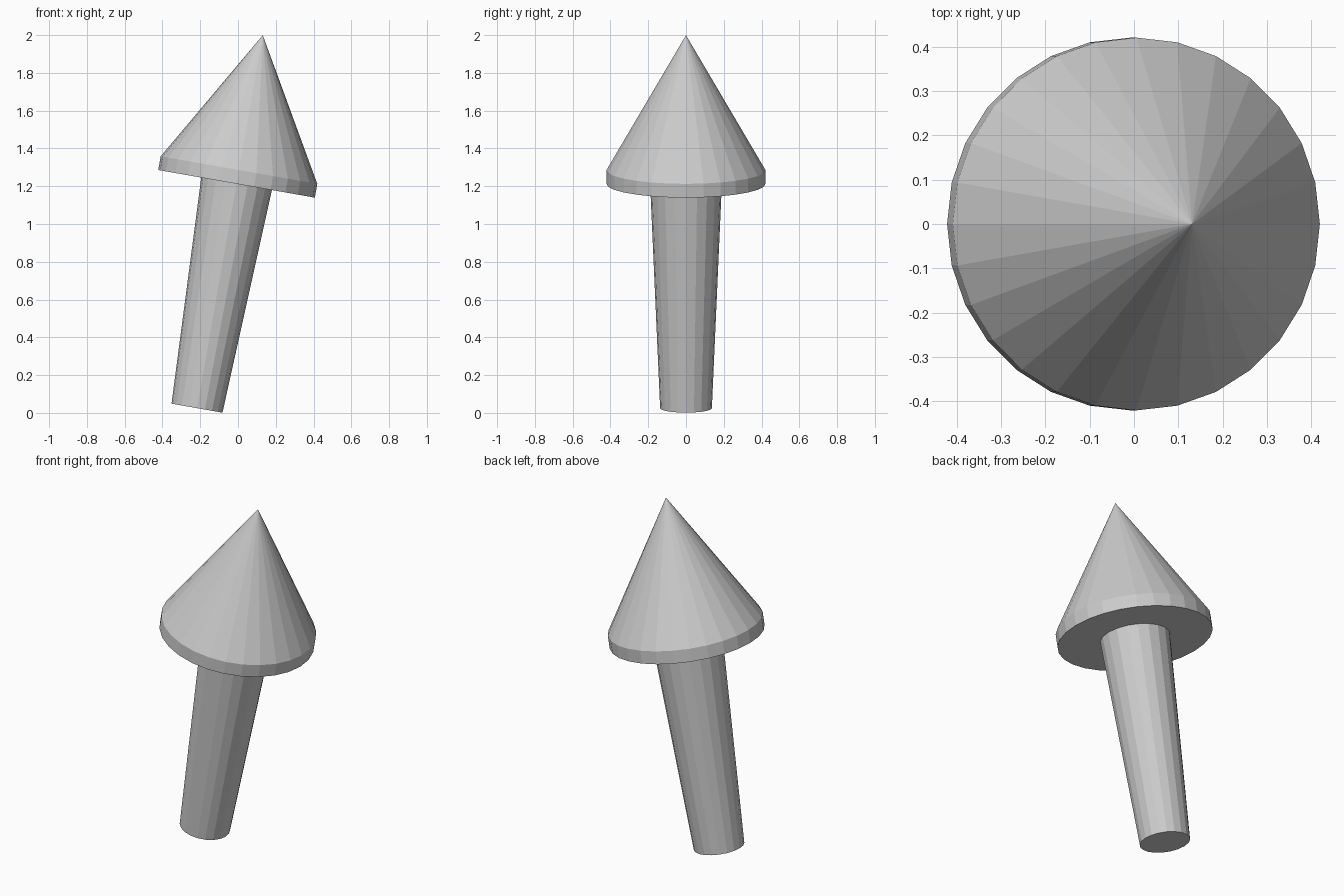
import bpy, bmesh, math
from mathutils import Matrix

cube = bpy.data.objects.get("Cube")
if cube:
    bpy.data.objects.remove(cube, do_unlink=True)

grey = bpy.data.materials.new("plain grey")
grey.use_nodes = True
colour = (0.6, 0.6, 0.6, 1)
grey.diffuse_color = colour
grey.node_tree.nodes["Principled BSDF"].inputs["Base Color"].default_value = colour

# The whole model leans toward +x about the foot of the stem
lean = Matrix.Translation((-0.217, 0, 0.025)) @ Matrix.Rotation(math.radians(10), 4, 'Y')


def turned_part(name, profile, sides):
    """Closed solid turned from (radius, height) rings; radius 0 is a point."""
    bm = bmesh.new()
    rings = []
    for r, h in profile:
        if r == 0:
            rings.append([bm.verts.new((0, 0, h))] * sides)
        else:
            angles = [math.tau * i / sides for i in range(sides)]
            rings.append([bm.verts.new((r * math.cos(a), r * math.sin(a), h)) for a in angles])
    for low, high in zip(rings, rings[1:]):
        for i in range(sides):
            j = (i + 1) % sides
            corners = [low[i], low[j], high[j], high[i]]
            bm.faces.new(list(dict.fromkeys(corners)))
    bm.faces.new(rings[0][::-1])
    if profile[-1][0] > 0:
        bm.faces.new(rings[-1])
    bm.transform(lean)
    mesh = bpy.data.meshes.new(name)
    bm.to_mesh(mesh)
    bm.free()
    mesh.materials.append(grey)
    obj = bpy.data.objects.new(name, mesh)
    bpy.context.collection.objects.link(obj)
    return obj


# Tapered stem, then the cap with a short upright rim and a pointed top
turned_part("stem", [(0.137, 0), (0.19, 1.206)], 20)
turned_part("cap", [(0.421, 1.206), (0.421, 1.28), (0, 2.005)], 28)
